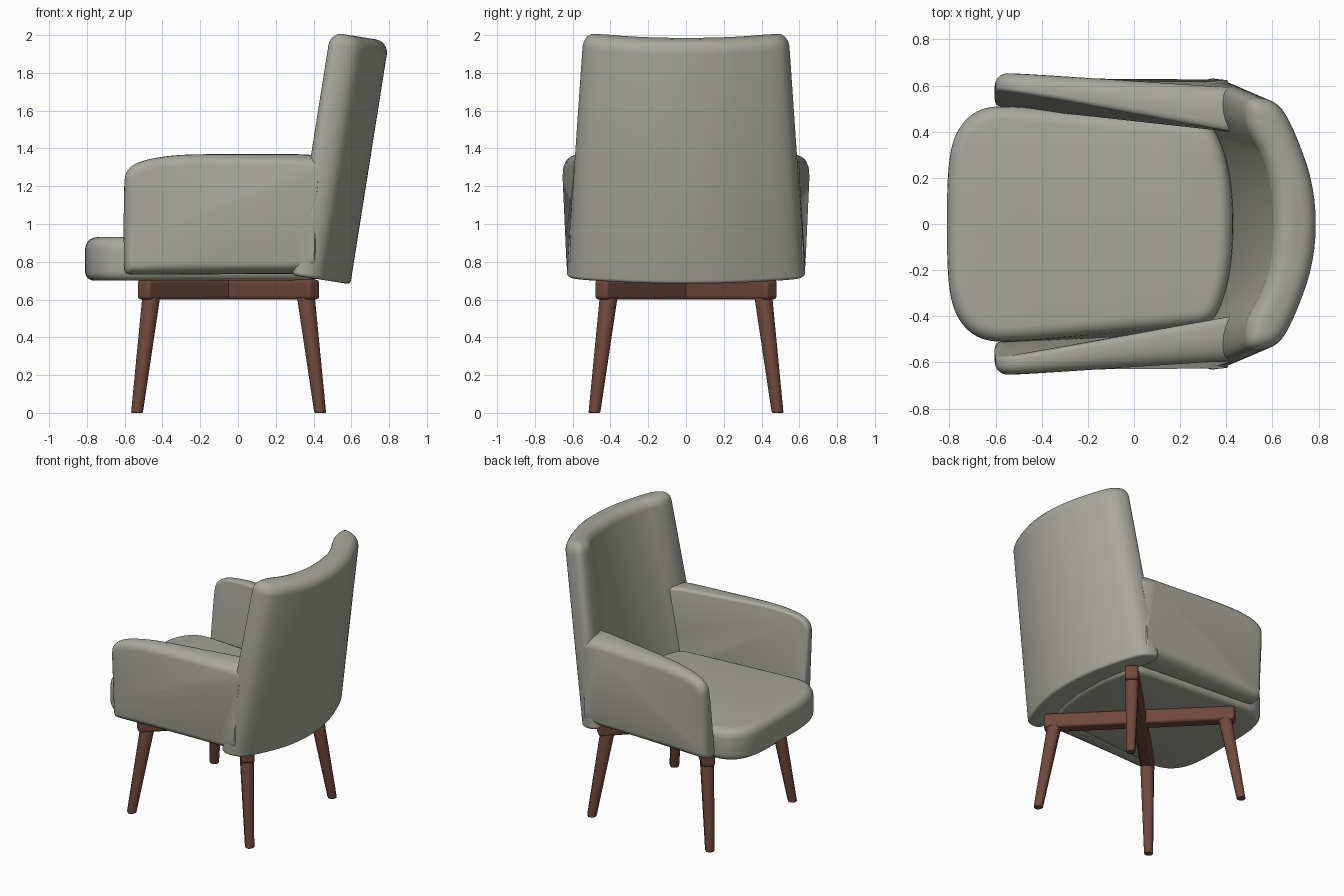
import bpy, bmesh, math
from mathutils import Vector

if "Cube" in bpy.data.objects:
    bpy.data.objects.remove(bpy.data.objects["Cube"])


def material(name, rgb):
    m = bpy.data.materials.new(name)
    m.diffuse_color = (*rgb, 1)
    m.use_nodes = True
    m.node_tree.nodes["Principled BSDF"].inputs["Base Color"].default_value = m.diffuse_color
    return m


FABRIC = material("fabric", (0.39, 0.39, 0.33))
WOOD = material("wood", (0.16, 0.065, 0.045))


def finish(obj, mat, angle=40):
    obj.data.materials.append(mat)
    bpy.ops.object.select_all(action='DESELECT')
    obj.select_set(True)
    bpy.context.view_layer.objects.active = obj
    bpy.ops.object.shade_smooth_by_angle(angle=math.radians(angle))


def mirrored(half):
    """Complete a half outline by mirroring it in its second coordinate."""
    return half + [(a, -b) for a, b in reversed(half) if b > 0]


def round_corners(pts, times):
    """Corner cutting: turns a coarse closed outline into a smooth one."""
    pts = [Vector(p) for p in pts]
    for _ in range(times):
        nxt = pts[1:] + pts[:1]
        pts = [q for p, n in zip(pts, nxt) for q in (p.lerp(n, .25), p.lerp(n, .75))]
    return pts


def toward_spine(p, spine):
    best = None
    for a, b in zip(spine, spine[1:]):
        a, b = Vector(a), Vector(b)
        t = max(0, min(1, (p - a).dot(b - a) / (b - a).length_squared))
        v = a.lerp(b, t) - p
        if best is None or v.length < best.length:
            best = v
    return best.normalized()


def pillow(name, outline, spine, depth, r0, r1, place, mat, times=3, angle=40):
    """Extrude an outline with rounded rims r0 / r1; place() maps (a, b, h) to space."""
    pts = round_corners(outline, times)
    dirs = [toward_spine(p, spine) for p in pts]
    steps = [math.pi / 2 * i / 5 for i in range(6)]
    layers = [(r0 * (1 - math.sin(t)), r0 * (1 - math.cos(t))) for t in steps]
    layers += [(r1 * (1 - math.cos(t)), depth - r1 * (1 - math.sin(t))) for t in steps]
    bm = bmesh.new()
    rings = [[bm.verts.new(place(*(p + d * inset), h)) for p, d in zip(pts, dirs)]
             for inset, h in layers]
    n = len(pts)
    for lo, hi in zip(rings, rings[1:]):
        for i in range(n):
            j = (i + 1) % n
            bm.faces.new((lo[i], lo[j], hi[j], hi[i]))
    bm.faces.new(rings[0])
    bm.faces.new(rings[-1])
    bmesh.ops.recalc_face_normals(bm, faces=bm.faces)
    me = bpy.data.meshes.new(name)
    bm.to_mesh(me)
    bm.free()
    obj = bpy.data.objects.new(name, me)
    bpy.context.collection.objects.link(obj)
    finish(obj, mat, angle)


# seat cushion
pillow("seat_cushion",
       mirrored([(-.81, 0), (-.81, .2), (-.79, .36), (-.73, .46), (-.64, .51), (-.5, .51),
                 (-.1, .475), (.25, .445), (.34, .425), (.385, .34), (.42, .2), (.433, 0)]),
       [(-.4, 0), (.05, 0)], .23, .05, .065,
       lambda a, b, h: (a, b, .70 + h), FABRIC)

# curved backrest, leaning back and tapering upward
LEAN = math.radians(9)


def place_back(a, b, h):
    return (.60 + a * math.cos(LEAN) + h * math.sin(LEAN),
            b * (1 - .108 * h),
            .68 - a * math.sin(LEAN) + h * math.cos(LEAN))


pillow("backrest",
       mirrored([(0, 0), (-.02, .22), (-.085, .43), (-.145, .57), (-.2, .622), (-.285, .637),
                 (-.318, .6), (-.318, .51), (-.29, .435), (-.245, .35), (-.205, .2), (-.19, 0)]),
       [(-.235, -.53), (-.165, -.38), (-.1, 0), (-.165, .38), (-.235, .53)],
       1.302, .02, .07, place_back, FABRIC)

# armrests, tilting outward toward the front
ARM = [(-.605, 1.22), (-.59, 1.285), (-.53, 1.33), (-.4, 1.358), (-.25, 1.37), (.1, 1.37),
       (.42, 1.37), (.45, 1.34), (.42, .78), (.40, .735), (0, .735), (-.57, .73),
       (-.6, .74), (-.605, .78)]


def place_arm(side):
    def place(x, z, h):
        u = (x + .6) / 1.02
        v = (z - .735) / .635
        inner = (.51 - .1 * u) * (1 - v) + (.59 - .19 * u) * v
        outer = .63 + v * (.033 - .075 * u)
        return (x, side * (inner + (outer - inner) * h / .1), z)
    return place


for side, label in ((1, "left"), (-1, "right")):
    pillow(label + "_armrest", ARM, [(-.3, 1.05), (.36, 1.05)], .1, .02, .06,
           place_arm(side), FABRIC)

# crossed base beams
CX = -.05
for k, label in ((1, "first"), (-1, "second")):
    bpy.ops.mesh.primitive_cube_add(size=1, location=(CX, 0, .653),
                                    rotation=(0, 0, k * math.pi / 4))
    beam = bpy.context.object
    beam.name = label + "_base_beam"
    beam.scale = (1.29, .09, .105)
    bpy.ops.object.transform_apply(location=False, rotation=False, scale=True)
    bev = beam.modifiers.new("soft_edges", 'BEVEL')
    bev.width, bev.segments = .018, 3
    finish(beam, WOOD)


# splayed, tapering legs
def place_leg(sx, sy):
    def place(a, b, h):
        t = h / .61
        s, c = .7 + .36 * t, .485 - .075 * t
        r = math.sqrt(.5)
        return (CX + sx * c + (a - b) * r * s, sy * c + (a + b) * r * s, h)
    return place


W = .042
for sx, lx in ((-1, "front"), (1, "rear")):
    for sy, ly in ((1, "left"), (-1, "right")):
        pillow(f"{lx}_{ly}_leg", [(-W, -W), (W, -W), (W, W), (-W, W)],
               [(-.001, 0), (.001, 0)], .61, .008, .002, place_leg(sx, sy), WOOD, 1, 50)
